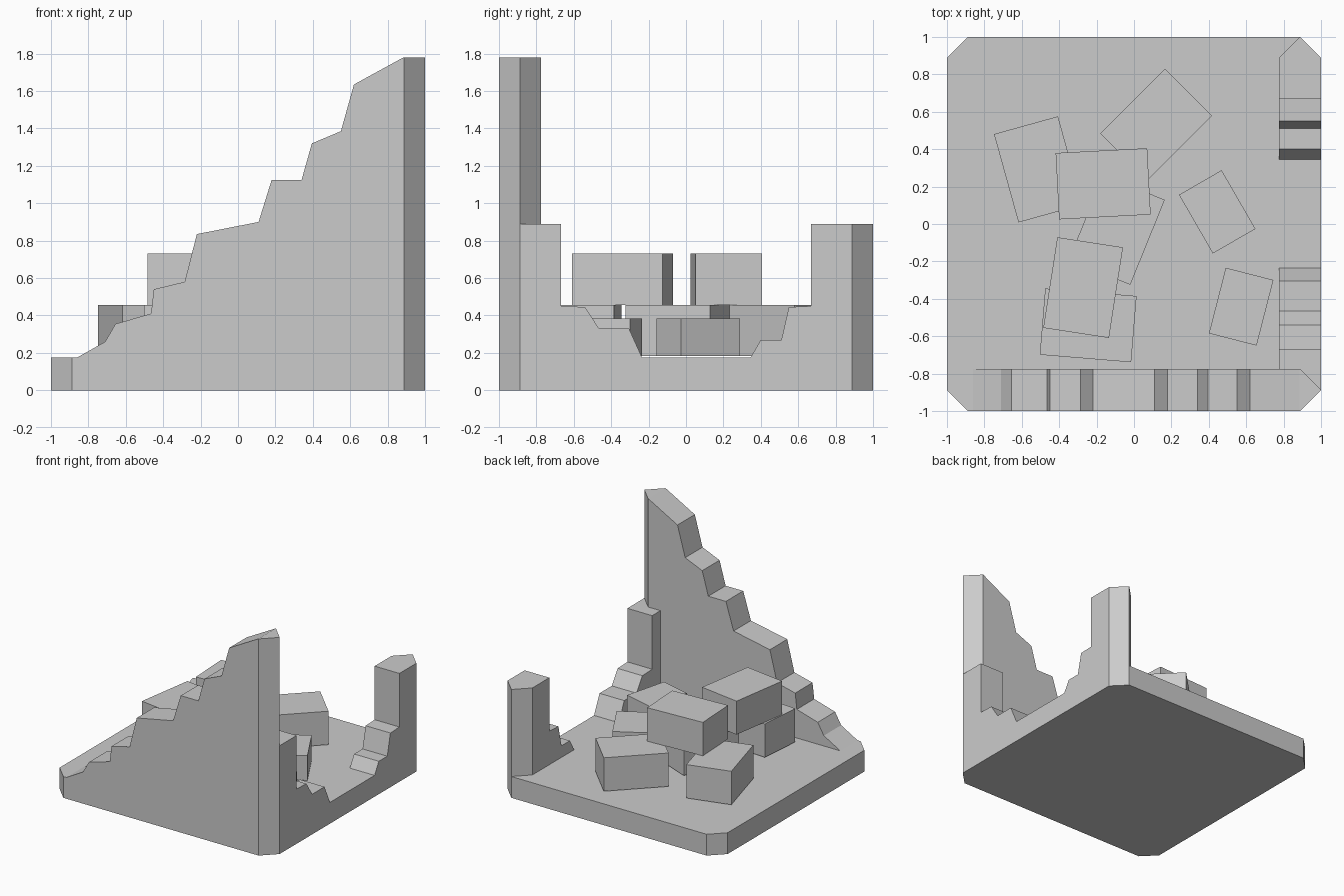
import bpy, bmesh
from math import radians
from mathutils import Matrix, Vector

cube = bpy.data.objects.get("Cube")
if cube:
    bpy.data.objects.remove(cube, do_unlink=True)

stone = bpy.data.materials.new("grey stone")
stone.use_nodes = True
GREY = (0.6, 0.6, 0.6, 1)
stone.diffuse_color = GREY
stone.node_tree.nodes["Principled BSDF"].inputs["Base Color"].default_value = GREY

FLOOR = 0.175      # top of the base slab
WALL = 0.225       # wall thickness
CUT = WALL / 2     # corner chamfer


def finish(name, bm):
    bmesh.ops.recalc_face_normals(bm, faces=bm.faces)
    mesh = bpy.data.meshes.new(name)
    bm.to_mesh(mesh)
    bm.free()
    mesh.materials.append(stone)
    obj = bpy.data.objects.new(name, mesh)
    bpy.context.collection.objects.link(obj)
    return obj


def prism(points, push):
    """Extrude a closed outline of 3D points along a vector."""
    bm = bmesh.new()
    face = bm.faces.new([bm.verts.new(p) for p in points])
    made = bmesh.ops.extrude_face_region(bm, geom=[face])["geom"]
    verts = [v for v in made if isinstance(v, bmesh.types.BMVert)]
    bmesh.ops.translate(bm, verts=verts, vec=push)
    return bm


def chamfer(bm, point, direction):
    """Slice off a vertical corner and close the cut."""
    geom = bm.verts[:] + bm.edges[:] + bm.faces[:]
    cut = bmesh.ops.bisect_plane(bm, geom=geom, plane_co=point,
                                 plane_no=Vector(direction), clear_outer=True)
    edges = [e for e in cut["geom_cut"] if isinstance(e, bmesh.types.BMEdge)]
    bmesh.ops.holes_fill(bm, edges=edges)


# Base slab with cut corners
slab = prism([(-1, -1, 0), (1, -1, 0), (1, 1, 0), (-1, 1, 0)], (0, 0, FLOOR))
for sx in (-1, 1):
    for sy in (-1, 1):
        chamfer(slab, (sx, sy * (1 - CUT), 0), (sx, sy, 0))
finish("base_slab", slab)

# Tall broken front wall
skyline = [(-0.86, FLOOR), (-0.71, 0.26), (-0.655, 0.355), (-0.465, 0.41),
           (-0.45, 0.54), (-0.285, 0.58), (-0.22, 0.835), (0.11, 0.90),
           (0.18, 1.125), (0.34, 1.125), (0.395, 1.32), (0.55, 1.385),
           (0.62, 1.635), (0.885, 1.78), (1, 1.78), (1, FLOOR)]
wall = prism([(x, -1, z) for x, z in skyline], (0, WALL, 0))
chamfer(wall, (1, -1 + CUT, 0), (1, -1, 0))
chamfer(wall, (1, -1 + CUT, 0), (1, 1, 0))
finish("front_wall", wall)

# Low side wall: two broken stubs either side of a gap
stubs = {
    "side_wall_front": (-1, [(-0.235, FLOOR), (-0.305, 0.33), (-0.465, 0.33),
                             (-0.54, 0.445), (-0.667, 0.45), (-0.667, 0.89)]),
    "side_wall_back": (1, [(0.345, FLOOR), (0.40, 0.27), (0.51, 0.27),
                           (0.55, 0.445), (0.667, 0.45), (0.667, 0.89)]),
}
for name, (end, steps) in stubs.items():
    outline = steps + [(end, 0.89), (end, FLOOR)]
    stub = prism([(1 - WALL, y, z) for y, z in outline], (WALL, 0, 0))
    for sx in (-1, 1):
        chamfer(stub, (1 - CUT, end, 0), (sx, end, 0))
    finish(name, stub)

# Fallen blocks: centre x, centre y, bottom, turn in degrees
LARGE = (0.49, 0.355, 0.275)
SMALL = (0.362, 0.263, 0.203)
LOW, HIGH = 0.182, 0.457
blocks = {
    "block_left": (LARGE, -0.512, 0.292, LOW, -74.5),
    "block_back": (LARGE, 0.118, 0.532, LOW, 45),
    "block_middle": (LARGE, -0.092, -0.031, LOW, 67.9),
    "block_front": (LARGE, -0.245, -0.542, LOW, -4.7),
    "block_top_back": (LARGE, -0.165, 0.215, HIGH, 3),
    "block_top_front": (LARGE, -0.272, -0.34, HIGH, 81.2),
    "small_block_back": (SMALL, 0.445, 0.065, LOW, -60),
    "small_block_front": (SMALL, 0.573, -0.442, LOW, 75.6),
}
for name, (size, x, y, z, turn) in blocks.items():
    bm = bmesh.new()
    place = (Matrix.Translation((x, y, z + size[2] / 2))
             @ Matrix.Rotation(radians(turn), 4, "Z")
             @ Matrix.Diagonal((*size, 1)))
    bmesh.ops.create_cube(bm, size=1, matrix=place)
    finish(name, bm)
